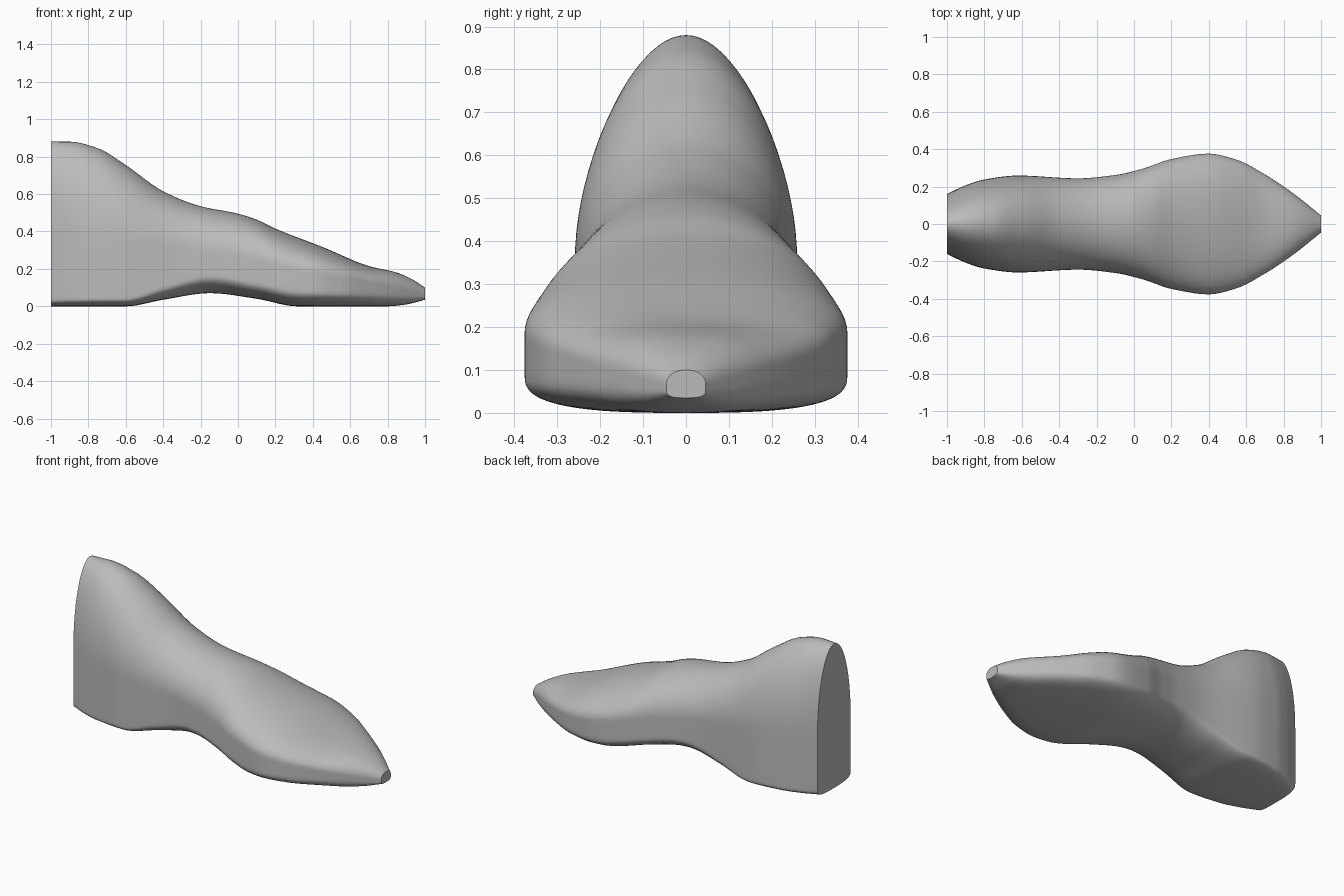
import bpy
import bmesh
import math

cube = bpy.data.objects.get("Cube")
if cube:
    bpy.data.objects.remove(cube, do_unlink=True)


def smooth_curve(points):
    """Return a monotone cubic function through (x, value) points."""
    xs, ys = zip(*points)
    last = len(xs) - 1
    steps = [xs[i + 1] - xs[i] for i in range(last)]
    slopes = [(ys[i + 1] - ys[i]) / steps[i] for i in range(last)]
    tangents = [slopes[0]]
    for a, b in zip(slopes, slopes[1:]):
        tangents.append(2 * a * b / (a + b) if a * b > 0 else 0.0)
    tangents.append(slopes[-1])

    def evaluate(x):
        i = 0
        while i < last - 1 and x > xs[i + 1]:
            i += 1
        h = steps[i]
        t = (x - xs[i]) / h
        s = 1 - t
        return (ys[i] * (1 + 2 * t) * s * s + ys[i + 1] * t * t * (3 - 2 * t)
                + h * t * s * (tangents[i] * s - tangents[i + 1] * t))
    return evaluate


# Profiles along the length, heel to toe
ridge = smooth_curve([(-1, .88), (-.9, .88), (-.75, .845), (-.6, .755), (-.4, .615),
                      (-.2, .535), (0, .495), (.1, .463), (.2, .415), (.45, .318),
                      (.7, .215), (.85, .18), (.93, .145), (1, .1)])
sole = smooth_curve([(-1, 0), (-.6, 0), (-.4, .035), (-.15, .07), (.1, .04),
                     (.32, 0), (.8, 0), (.9, .01), (1, .035)])
half_width = smooth_curve([(-1, .16), (-.9, .207), (-.8, .238), (-.62, .259), (-.3, .244),
                           (-.1, .262), (.05, .297), (.2, .347), (.4, .376), (.55, .343),
                           (.7, .265), (.85, .165), (1, .046)])
wall_top = smooth_curve([(-1, .38), (-.6, .35), (0, .27), (.3, .205), (.6, .15), (1, .065)])
wall_base = smooth_curve([(-1, .05), (-.6, .05), (-.4, .11), (-.15, .165), (.1, .13),
                          (.35, .09), (.8, .08), (1, .055)])
crown_power = smooth_curve([(-1, 2), (.3, 2), (.7, 2.3), (1, 2.2)])
sole_power = smooth_curve([(-1, 3.4), (-.6, 3.2), (-.15, 2.2), (.3, 2.8), (1, 3)])


def half_section(x, arc=20, wall=6):
    """Right half of a cross-section, from the ridge down to the sole."""
    w, hi, lo = half_width(x), wall_top(x), wall_base(x)
    pts = []
    for i in range(arc + 1):
        a = math.pi / 2 * i / arc
        p = 2 / crown_power(x)
        pts.append((w * math.sin(a) ** p, hi + (ridge(x) - hi) * max(math.cos(a), 0) ** p))
    for i in range(1, wall):
        pts.append((w, hi + (lo - hi) * i / wall))
    for i in range(arc + 1):
        a = math.pi / 2 * i / arc
        p = 2 / sole_power(x)
        pts.append((w * max(math.cos(a), 0) ** p, lo - (lo - sole(x)) * math.sin(a) ** p))
    return pts


# Loft the mirrored sections into one closed body
bm = bmesh.new()
rings = []
count = 120
for k in range(count + 1):
    x = -1 + 2 * k / count
    half = half_section(x)
    loop = half + [(-y, z) for y, z in half[-2:0:-1]]
    rings.append([bm.verts.new((x, y, z)) for y, z in loop])
for a, b in zip(rings, rings[1:]):
    for i in range(len(a)):
        j = (i + 1) % len(a)
        bm.faces.new((a[i], a[j], b[j], b[i]))

# Flat heel and toe ends
bm.faces.new(rings[0])
bm.faces.new(rings[-1])
bmesh.ops.recalc_face_normals(bm, faces=bm.faces[:])

mesh = bpy.data.meshes.new("foot_form")
bm.to_mesh(mesh)
bm.free()
body = bpy.data.objects.new("foot_form", mesh)
bpy.context.collection.objects.link(body)

# Plain grey material
grey = bpy.data.materials.new("plain_grey")
grey.use_nodes = True
colour = (.5, .5, .5, 1)
grey.diffuse_color = colour
for node in grey.node_tree.nodes:
    if node.type == 'BSDF_PRINCIPLED':
        node.inputs["Base Color"].default_value = colour
mesh.materials.append(grey)

bpy.ops.object.select_all(action='DESELECT')
body.select_set(True)
bpy.context.view_layer.objects.active = body
bpy.ops.object.shade_smooth_by_angle(angle=math.radians(40))
